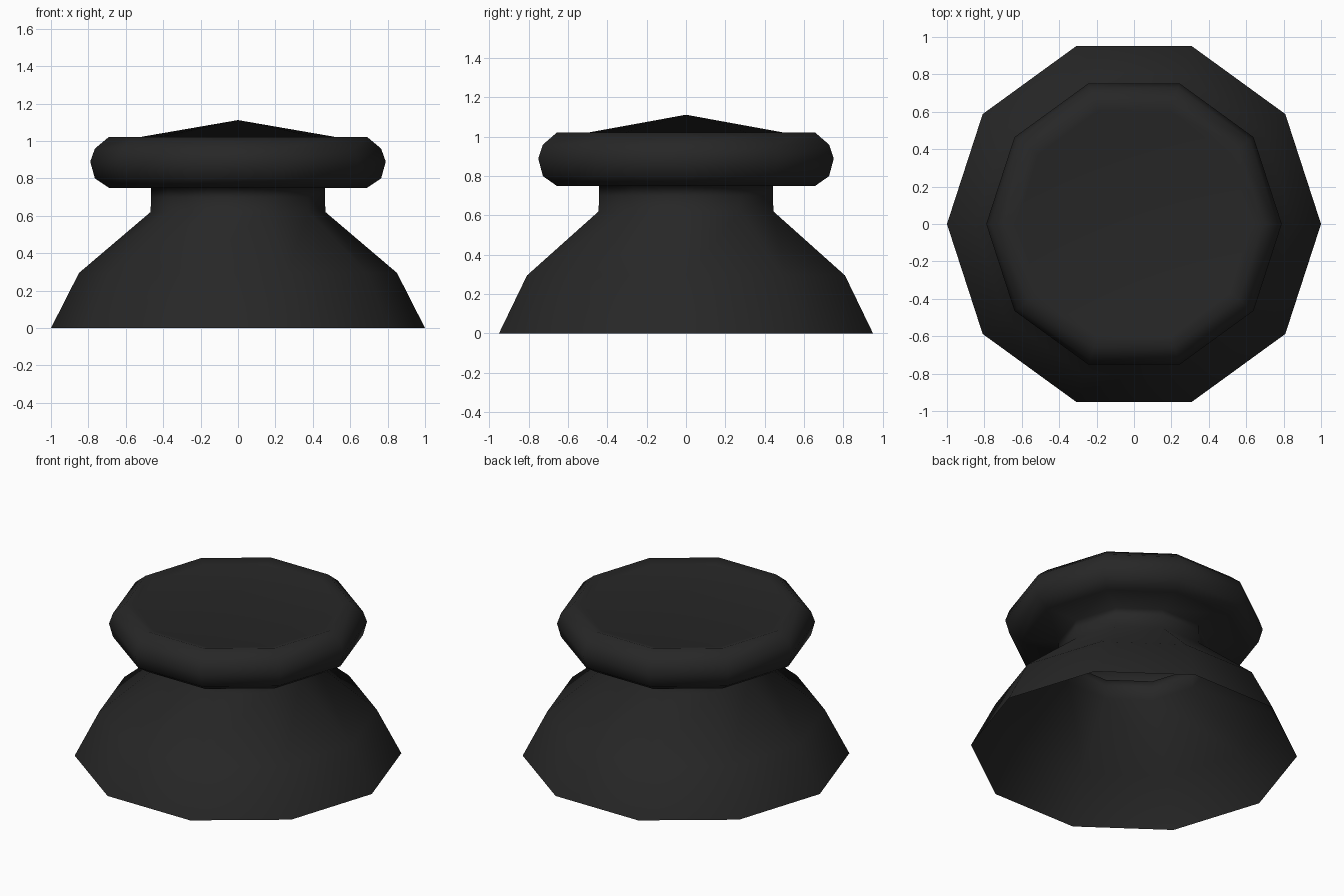
import bpy, bmesh, math

if "Cube" in bpy.data.objects:
    bpy.data.objects.remove(bpy.data.objects["Cube"])

SIDES = 10

black = bpy.data.materials.new("soft black")
black.diffuse_color = (0.02, 0.02, 0.02, 1)
black.use_nodes = True
black.node_tree.nodes["Principled BSDF"].inputs["Base Color"].default_value = black.diffuse_color

# Knob profile (radius, height): flared skirt, neck, rounded cap, shallow peak
profile = [
    (1.0, 0.0), (0.85, 0.295), (0.468, 0.62),                   # open skirt
    (0.464, 0.70), (0.464, 0.75),                               # neck
    (0.69, 0.75), (0.765, 0.80), (0.79, 0.89), (0.765, 0.96),   # cap rim
    (0.69, 1.022), (0.63, 1.003),                               # rim top and groove
]
peak_height = 1.112

bm = bmesh.new()
rings = [[bm.verts.new((r * math.cos(2 * math.pi * i / SIDES),
                        r * math.sin(2 * math.pi * i / SIDES), z))
          for i in range(SIDES)] for r, z in profile]

# Walls between neighbouring rings
for low, high in zip(rings, rings[1:]):
    for i in range(SIDES):
        j = (i + 1) % SIDES
        bm.faces.new((low[i], low[j], high[j], high[i]))

# Shallow cone on top
peak = bm.verts.new((0, 0, peak_height))
for i in range(SIDES):
    bm.faces.new((rings[-1][i], rings[-1][(i + 1) % SIDES], peak))

for face in bm.faces:
    face.smooth = True

mesh = bpy.data.meshes.new("knob")
bm.to_mesh(mesh)
bm.free()
mesh.materials.append(black)
knob = bpy.data.objects.new("knob", mesh)
bpy.context.collection.objects.link(knob)
